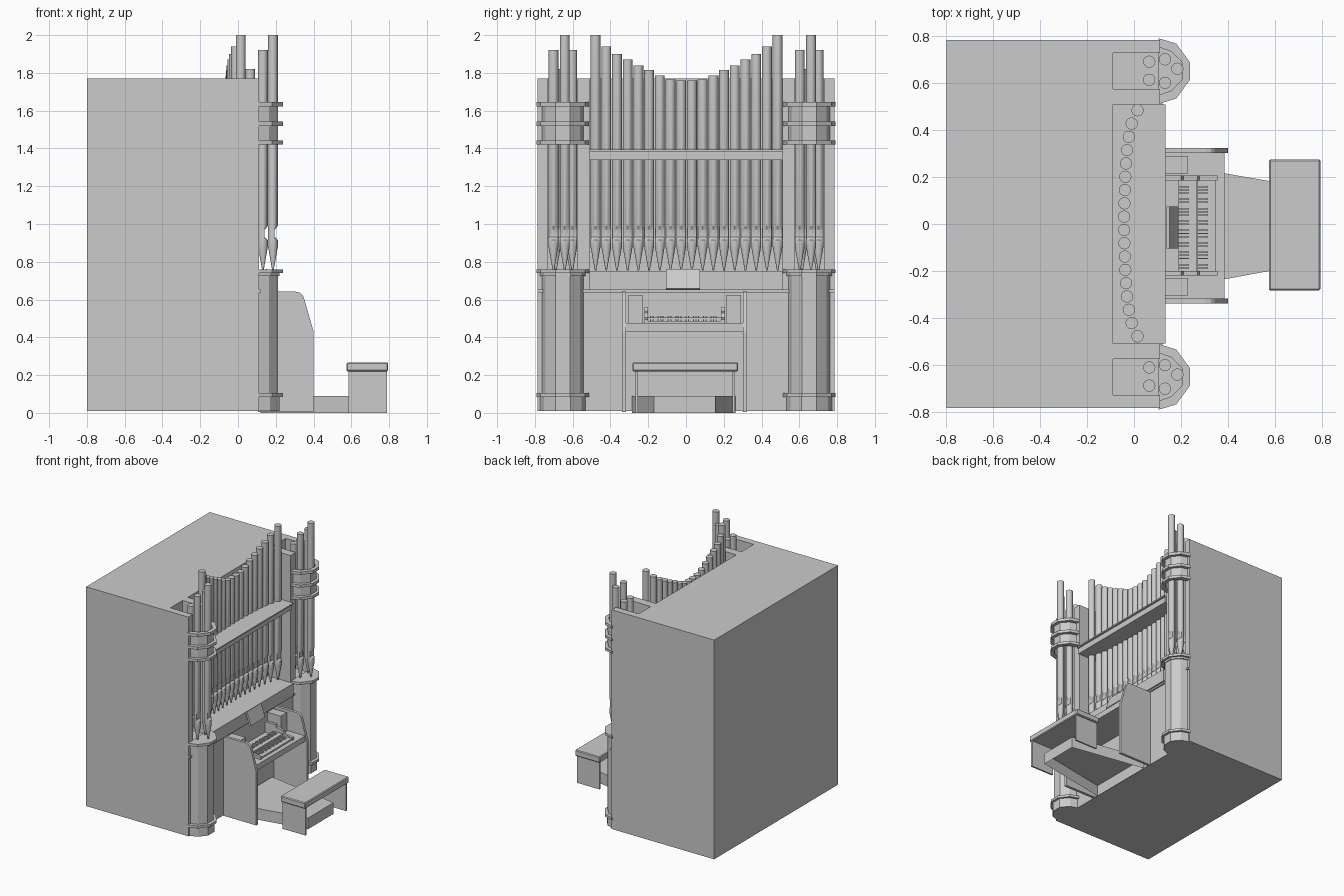
import bpy, bmesh, math
from mathutils import Vector

if "Cube" in bpy.data.objects:
    bpy.data.objects.remove(bpy.data.objects["Cube"])


def finish(bm, name, smooth=False):
    bmesh.ops.recalc_face_normals(bm, faces=bm.faces)
    me = bpy.data.meshes.new(name)
    bm.to_mesh(me)
    bm.free()
    ob = bpy.data.objects.new(name, me)
    bpy.context.collection.objects.link(ob)
    if smooth:
        bpy.ops.object.select_all(action='DESELECT')
        ob.select_set(True)
        bpy.context.view_layer.objects.active = ob
        bpy.ops.object.shade_smooth_by_angle(angle=math.radians(35))
    return ob


def add_box(bm, x0, x1, y0, y1, z0, z1):
    vs = bmesh.ops.create_cube(bm, size=1)['verts']
    for v in vs:
        v.co = Vector(((x0 + x1) / 2 + v.co.x * (x1 - x0),
                       (y0 + y1) / 2 + v.co.y * (y1 - y0),
                       (z0 + z1) / 2 + v.co.z * (z1 - z0)))


def boxes(name, *dims):
    bm = bmesh.new()
    for d in dims:
        add_box(bm, *d)
    return finish(bm, name)


def add_prism(bm, pts, offset):
    """Extrude a closed outline of 3D points along offset."""
    f = bm.faces.new([bm.verts.new(p) for p in pts])
    new = bmesh.ops.extrude_face_region(bm, geom=[f])['geom']
    bmesh.ops.translate(bm, vec=offset, verts=[v for v in new if isinstance(v, bmesh.types.BMVert)])


def add_pipe(bm, x, y, top, r=0.026, n=16):
    """Organ pipe: pointed foot, flattened mouth, straight body."""
    profile = [(0.004, 0.755, 0), (r, 0.88, 0), (r, 0.915, 0), (r, 0.93, 1),
               (r, 0.97, 1), (r, 0.99, 0), (r, top, 0)]
    rings = []
    for rad, z, mouth in profile:
        ring = []
        for i in range(n):
            a = 2 * math.pi * i / n
            dx = rad * math.cos(a)
            ring.append(bm.verts.new((x + (min(dx, 0.35 * r) if mouth else dx), y + rad * math.sin(a), z)))
        rings.append(ring)
    for a, b in zip(rings, rings[1:]):
        for i in range(n):
            j = (i + 1) % n
            bm.faces.new((a[i], a[j], b[j], b[i]))
    bm.faces.new(rings[0])
    bm.faces.new(rings[-1])


# Case with three alcoves open to the front and top
case = boxes("organ_case", (-0.8, 0.11, -0.785, 0.785, 0.01, 1.77))
cutter = boxes("alcove_cutter", (-0.09, 0.3, -0.51, 0.51, 0.75, 1.9),
               (-0.09, 0.3, 0.575, 0.73, 0.75, 1.9), (-0.09, 0.3, -0.73, -0.575, 0.75, 1.9))
cutter.hide_render = True
cutter.hide_set(True)
mod = case.modifiers.new("alcoves", 'BOOLEAN')
mod.operation = 'DIFFERENCE'
mod.solver = 'EXACT'
mod.object = cutter

# Shelf, moulding and crossbar of the centre bay
boxes("pipe_shelf", (0.105, 0.135, -0.51, 0.51, 0.65, 0.75))
boxes("case_moulding", (0.105, 0.122, -0.785, 0.785, 0.638, 0.652))
boxes("pipe_crossbar", (-0.09, 0.12, -0.51, 0.51, 1.34, 1.385), (-0.09, 0.135, -0.51, 0.51, 1.385, 1.395))

# Centre pipes, curving forward and rising to the ends
bm = bmesh.new()
heights = [1.76, 1.765, 1.785, 1.815, 1.84, 1.87, 1.90, 1.94, 2.0]
depths = [-0.042, -0.041, -0.039, -0.037, -0.034, -0.03, -0.022, -0.01, 0.015]
for i, (h, d) in enumerate(zip(heights, depths)):
    for s in (-1, 1):
        add_pipe(bm, d, 0.003 + s * (i + 0.5) * 0.0567, h)
finish(bm, "centre_pipes", True)

# Half-octagon tower outlines (x, half width)
SHAFT = [(0.105, 0.112), (0.165, 0.092), (0.212, 0.038)]
PLINTH = [(0.105, 0.122), (0.17, 0.1), (0.219, 0.04)]
RING = [(0.105, 0.14), (0.18, 0.117), (0.238, 0.038)]
INNER = [(0.105, 0.102), (0.16, 0.083), (0.207, 0.034)]


def outline(half, yc, z):
    return [(x, yc - w, z) for x, w in half] + [(x, yc + w, z) for x, w in reversed(half)]


for side, yc in (("left", -0.652), ("right", 0.652)):
    # Tower pedestal with plinth and cap
    bm = bmesh.new()
    for half, z0, z1 in ((PLINTH, 0.01, 0.085), (RING, 0.085, 0.105), (SHAFT, 0.105, 0.735),
                         (PLINTH, 0.725, 0.74), (RING, 0.74, 0.76)):
        add_prism(bm, outline(half, yc, z0), (0, 0, z1 - z0))
    finish(bm, side + "_tower_base")
    # Open collar with three rings round the tower pipes
    bm = bmesh.new()
    for half, z0, z1 in ((SHAFT, 1.44, 1.63), (RING, 1.42, 1.442), (RING, 1.52, 1.542), (RING, 1.622, 1.645)):
        pts = outline(half, yc, z0) + list(reversed(outline(INNER, yc, z0)))
        add_prism(bm, pts, (0, 0, z1 - z0))
    finish(bm, side + "_tower_collar")
    # Five tower pipes
    bm = bmesh.new()
    for x, dy, top in ((0.185, 0.01, 2.0), (0.132, 0.05, 1.92), (0.132, -0.05, 1.92),
                       (0.065, 0.04, 1.82), (0.065, -0.037, 1.82)):
        add_pipe(bm, x, yc + dy, top)
    finish(bm, side + "_tower_pipes", True)

# Console side panels with rounded sloping front
side_profile = [(0.105, 0.005), (0.40, 0.005), (0.40, 0.43), (0.352, 0.6), (0.343, 0.622),
                (0.328, 0.636), (0.305, 0.642), (0.105, 0.642)]
for name, y in (("left_console_panel", -0.34), ("right_console_panel", 0.302)):
    bm = bmesh.new()
    add_prism(bm, [(x, y, z) for x, z in side_profile], (0, 0.022, 0))
    finish(bm, name)

# Key desk, stop jambs and key cheeks
boxes("key_desk", (0.105, 0.385, -0.32, 0.304, 0.43, 0.475))
boxes("stop_jambs", (0.105, 0.23, 0.215, 0.29, 0.475, 0.625), (0.105, 0.23, -0.305, -0.23, 0.475, 0.625))
cheek = [(0.105, 0.475), (0.355, 0.475), (0.355, 0.495), (0.28, 0.505), (0.27, 0.53),
         (0.21, 0.54), (0.2, 0.56), (0.105, 0.56)]
bm = bmesh.new()
for y in (-0.22, 0.186):
    add_prism(bm, [(x, y, z) for x, z in cheek], (0, 0.02, 0))
finish(bm, "key_cheeks")

# Two manuals with raised keys
boxes("manuals", (0.27, 0.35, -0.2, 0.186, 0.475, 0.487), (0.19, 0.268, -0.2, 0.186, 0.475, 0.505))
bm = bmesh.new()
for x, z in ((0.27, 0.485), (0.19, 0.503)):
    for i in range(28):
        if i % 7 not in (2, 6):
            y = -0.187 + i * 0.0133
            add_box(bm, x, x + 0.045, y - 0.003, y + 0.003, z, z + 0.009)
finish(bm, "raised_keys")

# Leaning music desk
bm = bmesh.new()
add_prism(bm, [(0.175, -0.105, 0.65), (0.19, -0.105, 0.658), (0.152, -0.105, 0.762), (0.138, -0.105, 0.756)],
          (0, 0.18, 0))
finish(bm, "music_desk")

# Pedalboard: tapered shell, open underneath
bm = bmesh.new()
plan = [(0.12, -0.285), (0.74, -0.17), (0.74, 0.155), (0.12, 0.262)]
add_prism(bm, [(x, y, 0.0) for x, y in plan], (0, 0, 0.09))
bm.faces.ensure_lookup_table()
bmesh.ops.delete(bm, geom=[f for f in bm.faces if all(v.co.z < 0.001 for v in f.verts)], context='FACES')
finish(bm, "pedalboard")

# Bench
seat = boxes("bench_seat", (0.575, 0.795, -0.283, 0.275, 0.22, 0.268))
bev = seat.modifiers.new("soft_edge", 'BEVEL')
bev.width = 0.006
bev.segments = 1
boxes("bench_legs", (0.585, 0.788, -0.268, -0.255, 0, 0.222), (0.585, 0.788, 0.247, 0.26, 0, 0.222))
